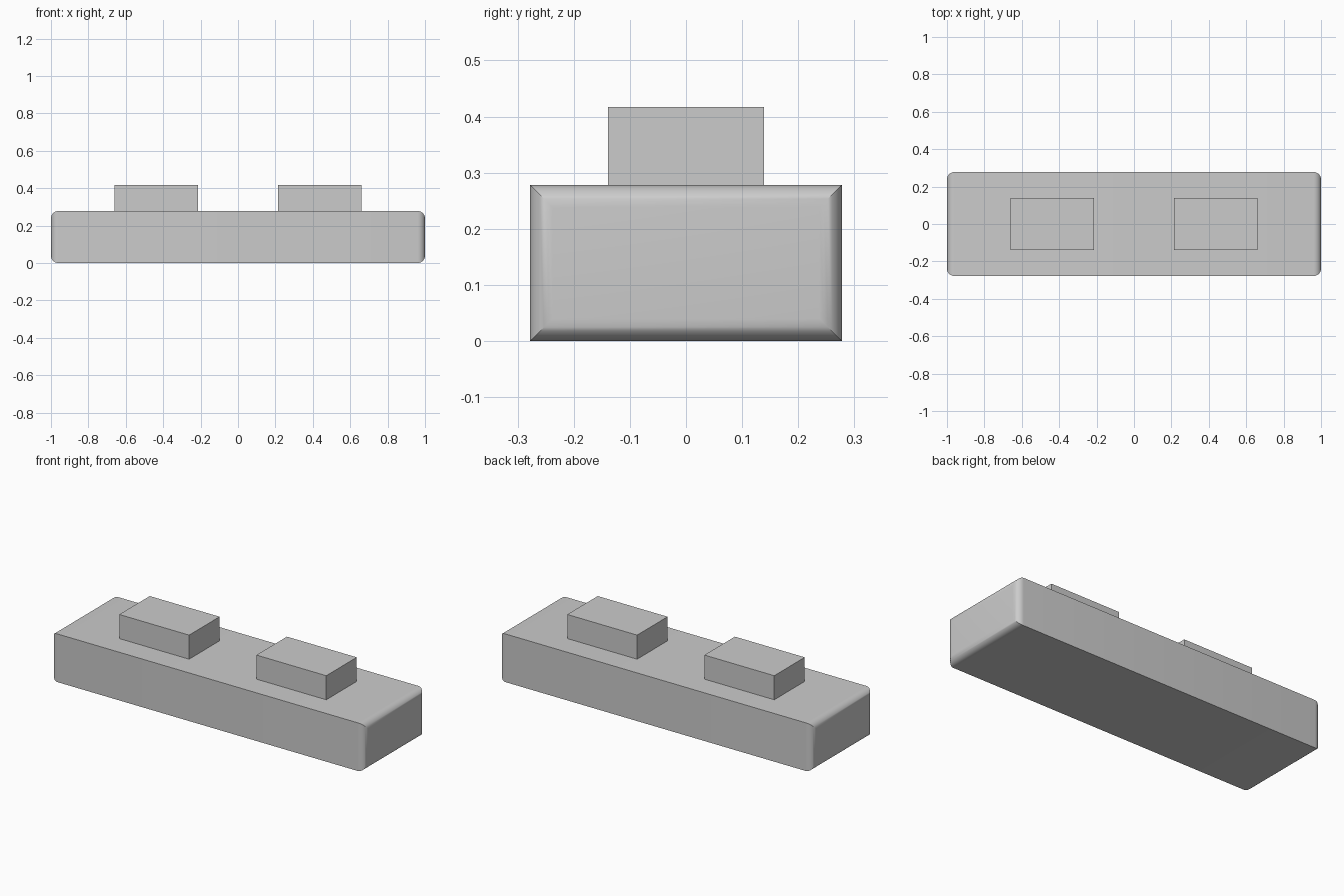
import bpy, bmesh, math

cube = bpy.data.objects.get("Cube")
if cube:
    bpy.data.objects.remove(cube, do_unlink=True)

grey = bpy.data.materials.new("light grey")
grey.use_nodes = True
colour = (0.6, 0.6, 0.6, 1)
grey.diffuse_color = colour
grey.node_tree.nodes["Principled BSDF"].inputs["Base Color"].default_value = colour


def finish(name, bm):
    bmesh.ops.recalc_face_normals(bm, faces=bm.faces)
    mesh = bpy.data.meshes.new(name)
    bm.to_mesh(mesh)
    bm.free()
    mesh.materials.append(grey)
    obj = bpy.data.objects.new(name, mesh)
    bpy.context.collection.objects.link(obj)
    return obj


HALF_Y, HEIGHT, RADIUS, STEPS = 0.278, 0.278, 0.04, 8

# Base: a bar whose two ends round over on all four sides, with mitred corners
stations = []
for i in range(STEPS + 1):
    a = math.pi / 2 * i / STEPS
    stations.append((1 - RADIUS + RADIUS * math.sin(a), RADIUS * (1 - math.cos(a))))
stations = [(-x, inset) for x, inset in reversed(stations)] + stations

bm = bmesh.new()
loops = []
for x, inset in stations:
    y, low, high = HALF_Y - inset, inset, HEIGHT - inset
    loops.append([bm.verts.new((x, *p)) for p in ((-y, low), (y, low), (y, high), (-y, high))])
for a, b in zip(loops, loops[1:]):
    for j in range(4):
        k = (j + 1) % 4
        bm.faces.new((a[j], a[k], b[k], b[j]))
bm.faces.new(loops[0])
bm.faces.new(loops[-1])
base = finish("base", bm)

bpy.ops.object.select_all(action="DESELECT")
base.select_set(True)
bpy.context.view_layer.objects.active = base
bpy.ops.object.shade_smooth_by_angle(angle=math.radians(30))

# Two sharp-edged blocks standing on the base
for side, name in ((-1, "right_block"), (1, "left_block")):
    bm = bmesh.new()
    bmesh.ops.create_cube(bm, size=1)
    bmesh.ops.scale(bm, vec=(0.446, 0.278, 0.139), verts=bm.verts)
    bmesh.ops.translate(bm, vec=(side * 0.438, 0, HEIGHT + 0.0695), verts=bm.verts)
    finish(name, bm)
